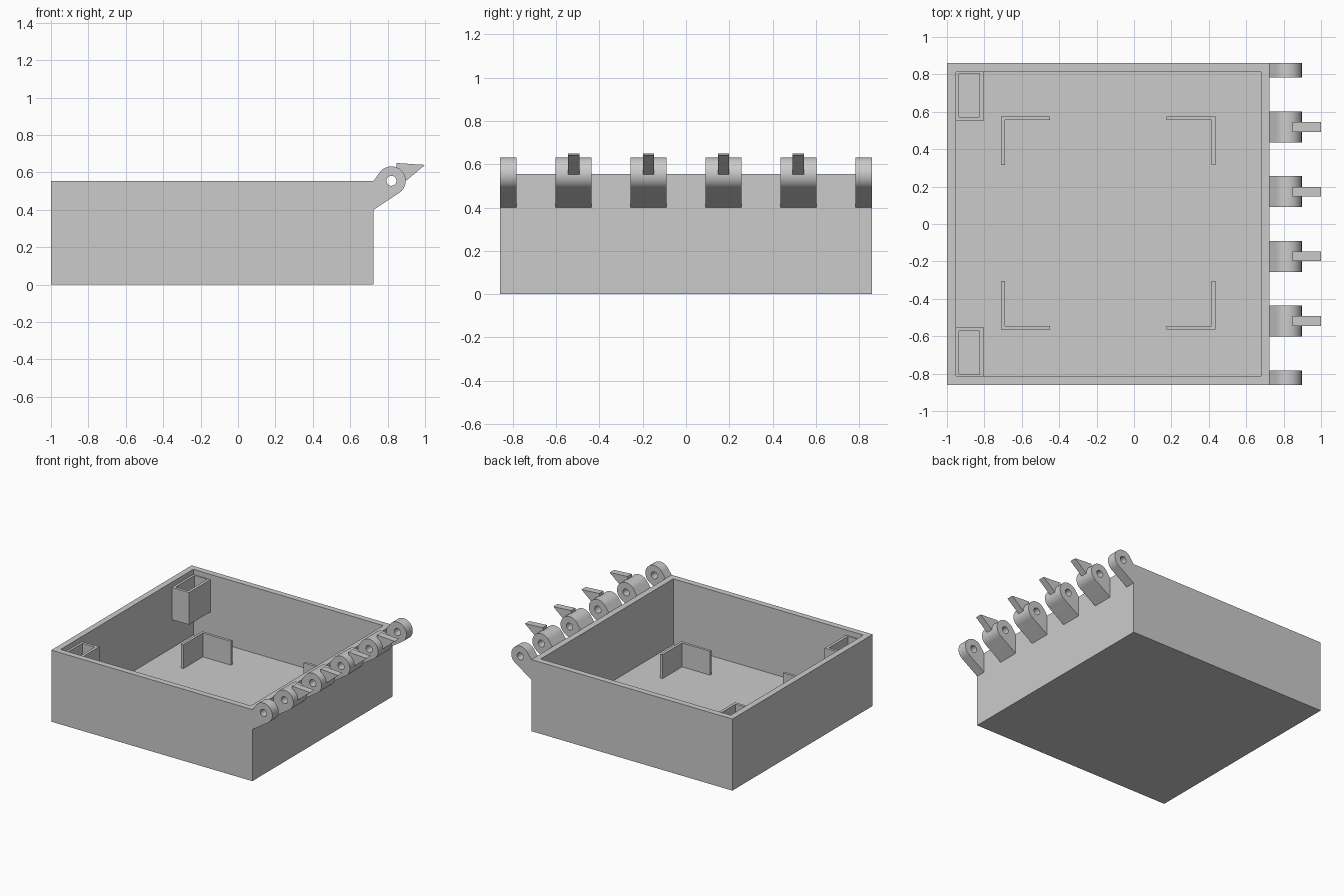
import bpy, bmesh
from math import sin, cos, radians, tau

cube = bpy.data.objects.get("Cube")
if cube:
    bpy.data.objects.remove(cube, do_unlink=True)

grey = bpy.data.materials.new("light_grey")
grey.use_nodes = True
grey.diffuse_color = (0.6, 0.6, 0.6, 1)
grey.node_tree.nodes["Principled BSDF"].inputs["Base Color"].default_value = (0.6, 0.6, 0.6, 1)


def finish(name, bm, smooth=False):
    bmesh.ops.recalc_face_normals(bm, faces=bm.faces)
    mesh = bpy.data.meshes.new(name)
    bm.to_mesh(mesh)
    bm.free()
    mesh.materials.append(grey)
    obj = bpy.data.objects.new(name, mesh)
    bpy.context.collection.objects.link(obj)
    if smooth:
        bpy.ops.object.select_all(action='DESELECT')
        obj.select_set(True)
        bpy.context.view_layer.objects.active = obj
        bpy.ops.object.shade_smooth_by_angle(angle=radians(30))
    return obj


def tray(name, x, y, z, wall, floor):
    """Open-topped box from (low, high) ranges."""
    bm = bmesh.new()
    bmesh.ops.create_cube(bm, size=1)
    for v in bm.verts:
        v.co = [r[0] if c < 0 else r[1] for c, r in zip(v.co, (x, y, z))]
    bm.normal_update()
    top = max(bm.faces, key=lambda f: f.calc_center_median().z)
    bmesh.ops.inset_region(bm, faces=[top], thickness=wall, use_even_offset=True)
    pit = bmesh.ops.extrude_discrete_faces(bm, faces=[top])["faces"][0]
    for v in pit.verts:
        v.co.z = floor
    return finish(name, bm)


def prism(name, loops, axis, low, high, smooth=False):
    """Extrude an outline, with optional hole loops, along y or z."""
    bm = bmesh.new()
    edges = []
    for loop in loops:
        vs = [bm.verts.new((a, low, b) if axis == "y" else (a, b, low)) for a, b in loop]
        edges += [bm.edges.new((v, vs[i - 1])) for i, v in enumerate(vs)]
    bmesh.ops.triangle_fill(bm, edges=edges, use_beauty=True)
    new = bmesh.ops.extrude_face_region(bm, geom=bm.faces[:])["geom"]
    for v in new:
        if isinstance(v, bmesh.types.BMVert):
            v.co["xyz".index(axis)] = high
    bmesh.ops.dissolve_limit(bm, angle_limit=0.001, verts=bm.verts, edges=bm.edges) if len(loops) == 1 else None
    return finish(name, bm, smooth)


# Main box
tray("box", (-1, 0.725), (-0.86, 0.86), (0, 0.555), 0.047, 0.045)

# Corner pockets, sunk slightly into the walls
tray("pocket_back", (-0.957, -0.805), (0.55, 0.827), (0.265, 0.515), 0.022, 0.285)
tray("pocket_front", (-0.957, -0.805), (-0.827, -0.55), (0.265, 0.515), 0.022, 0.285)

# Four L-shaped corner brackets on the floor
arm, thick = 0.26, 0.02
for cx, dx, side in ((-0.71, 1, "right"), (0.435, -1, "left")):
    for cy, dy, end in ((0.575, -1, "back"), (-0.565, 1, "front")):
        corner = [(0, 0), (arm, 0), (arm, thick), (thick, thick), (thick, arm), (0, arm)]
        outline = [(cx + dx * a, cy + dy * b) for a, b in corner]
        prism(f"bracket_{end}_{side}", [outline], "z", 0.04, 0.23)

# Hinge knuckles: rounded lug tangent to its base, with a pin hole
px, pz, radius = 0.82, 0.555, 0.077
arc = [radians(-57 + 202 * i / 32) for i in range(33)]
lug = [(0.725, 0.555), (0.725, 0.4)] + [(px + radius * cos(t), pz + radius * sin(t)) for t in arc]
hole = [(px + 0.027 * cos(tau * i / 24), pz + 0.027 * sin(tau * i / 24)) for i in range(24)]
spur = [(0.847, 0.65), (1, 0.64), (0.895, 0.552), (0.847, 0.6)]

for sign, end in ((1, "back"), (-1, "front")):
    prism(f"end_knuckle_{end}", [lug, hole], "y", *sorted((sign * 0.783, sign * 0.86)), smooth=True)
    for centre, place in ((0.173, "inner"), (0.519, "outer")):
        y = sign * centre
        prism(f"knuckle_{place}_{end}", [lug, hole], "y", y - 0.083, y + 0.083, smooth=True)
        prism(f"spur_{place}_{end}", [spur], "y", y - 0.026, y + 0.026)
